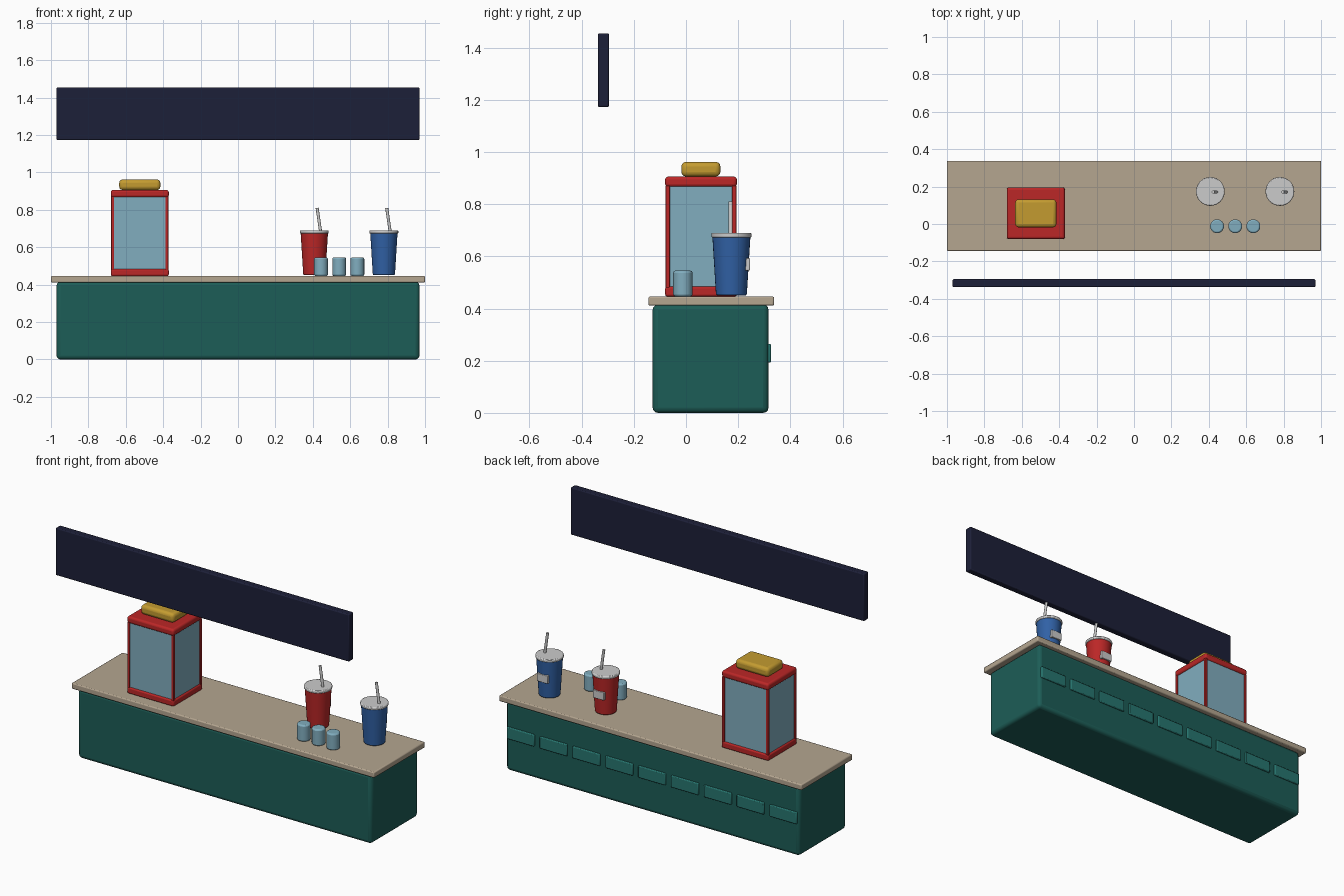
import bpy, bmesh, math
from mathutils import Vector

if "Cube" in bpy.data.objects:
    bpy.data.objects.remove(bpy.data.objects["Cube"])


def mat(name, rgb):
    m = bpy.data.materials.new(name)
    m.diffuse_color = (*rgb, 1)
    m.use_nodes = True
    m.node_tree.nodes["Principled BSDF"].inputs["Base Color"].default_value = m.diffuse_color
    return m


TEAL = mat("teal", (0.012, 0.11, 0.095))
TILE = mat("tile_teal", (0.02, 0.18, 0.16))
STONE = mat("stone", (0.46, 0.38, 0.28))
NAVY = mat("navy", (0.012, 0.014, 0.04))
RED = mat("red", (0.5, 0.02, 0.02))
BLUE = mat("blue", (0.03, 0.12, 0.38))
GOLD = mat("gold", (0.55, 0.33, 0.03))
GLASS = mat("glass", (0.22, 0.42, 0.52))
GREY = mat("light_grey", (0.6, 0.6, 0.58))


def finish(name, bm, material, bevel=0.0, segs=3):
    me = bpy.data.meshes.new(name)
    bmesh.ops.recalc_face_normals(bm, faces=bm.faces[:])
    bm.to_mesh(me)
    bm.free()
    ob = bpy.data.objects.new(name, me)
    bpy.context.collection.objects.link(ob)
    me.materials.append(material)
    if bevel:
        b = ob.modifiers.new("bevel", 'BEVEL')
        b.width, b.segments = bevel, segs
        b.limit_method, b.angle_limit = 'ANGLE', math.radians(40)
    bpy.ops.object.select_all(action='DESELECT')
    ob.select_set(True)
    bpy.context.view_layer.objects.active = ob
    bpy.ops.object.shade_smooth_by_angle(angle=math.radians(35))
    return ob


def box(name, x, y, z, material, bevel=0.0, segs=3):
    """Box from (min, max) ranges."""
    bm = bmesh.new()
    bmesh.ops.create_cube(bm, size=1)
    for v in bm.verts:
        v.co = Vector([(a + b) / 2 + c * (b - a) for c, (a, b) in zip(v.co, (x, y, z))])
    return finish(name, bm, material, bevel, segs)


def tapered(name, p0, p1, r0, r1, material, bevel=0.0, sides=32):
    """Round part running from p0 to p1."""
    p0, p1 = Vector(p0), Vector(p1)
    d = p1 - p0
    bm = bmesh.new()
    bmesh.ops.create_cone(bm, cap_ends=True, segments=sides, radius1=r0, radius2=r1, depth=d.length)
    q = d.to_track_quat('Z', 'Y')
    for v in bm.verts:
        v.co = q @ v.co + (p0 + p1) / 2
    return finish(name, bm, material, bevel, 2)


TOP = 0.446

# Counter
box("counter_body", (-0.97, 0.97), (-0.128, 0.316), (0, 0.415), TEAL, 0.02)
box("counter_top", (-1, 1), (-0.144, 0.338), (0.411, TOP), STONE, 0.006, 2)

# Row of tiles on the back of the counter
for i in range(9):
    cx = (i - 4) * 0.217
    box(f"back_tile_{i + 1}", (cx - 0.09, cx + 0.09), (0.306, 0.326), (0.193, 0.264), TILE, 0.005, 2)

# Overhead board
box("overhead_board", (-0.97, 0.97), (-0.338, -0.295), (1.172, 1.455), NAVY, 0.006, 2)

# Popcorn machine
MX, MY = (-0.68, -0.37), (-0.08, 0.195)
box("machine_base", MX, MY, (TOP, 0.484), RED, 0.008, 2)
box("machine_roof", MX, MY, (0.866, 0.906), RED, 0.012)
box("machine_glass", (MX[0] + 0.008, MX[1] - 0.008), (MY[0] + 0.008, MY[1] - 0.008), (0.48, 0.87), GLASS)
for sx in (0, 1):
    for sy in (0, 1):
        px = MX[0] + 0.002 if sx == 0 else MX[1] - 0.018
        py = MY[0] + 0.002 if sy == 0 else MY[1] - 0.018
        box(f"machine_post_{sx}{sy}", (px, px + 0.016), (py, py + 0.016), (0.478, 0.872), RED, 0.003, 2)
box("machine_cap", (-0.635, -0.415), (-0.018, 0.132), (0.906, 0.962), GOLD, 0.018)

# Drink cups with lid, straw and plain label on the back
CY = 0.174
for tag, cx, colour in (("red", 0.408, RED), ("blue", 0.78, BLUE)):
    tapered(f"{tag}_cup", (cx, CY, 0.45), (cx, CY, 0.677), 0.059, 0.073, colour, 0.006)
    tapered(f"{tag}_cup_lid", (cx, CY, 0.672), (cx, CY, 0.69), 0.077, 0.077, GREY, 0.005)
    tapered(f"{tag}_cup_straw", (cx + 0.037, CY - 0.003, 0.66), (cx + 0.015, CY - 0.003, 0.81),
            0.008, 0.008, GREY, sides=16)
    box(f"{tag}_cup_label", (cx - 0.036, cx + 0.036), (CY + 0.05, CY + 0.071), (0.546, 0.594), GREY, 0.003, 2)

# Small tumblers
for i, cx in enumerate((0.444, 0.541, 0.638)):
    tapered(f"tumbler_{i + 1}", (cx, -0.012, TOP), (cx, -0.012, 0.545), 0.037, 0.037, GLASS, 0.008)
